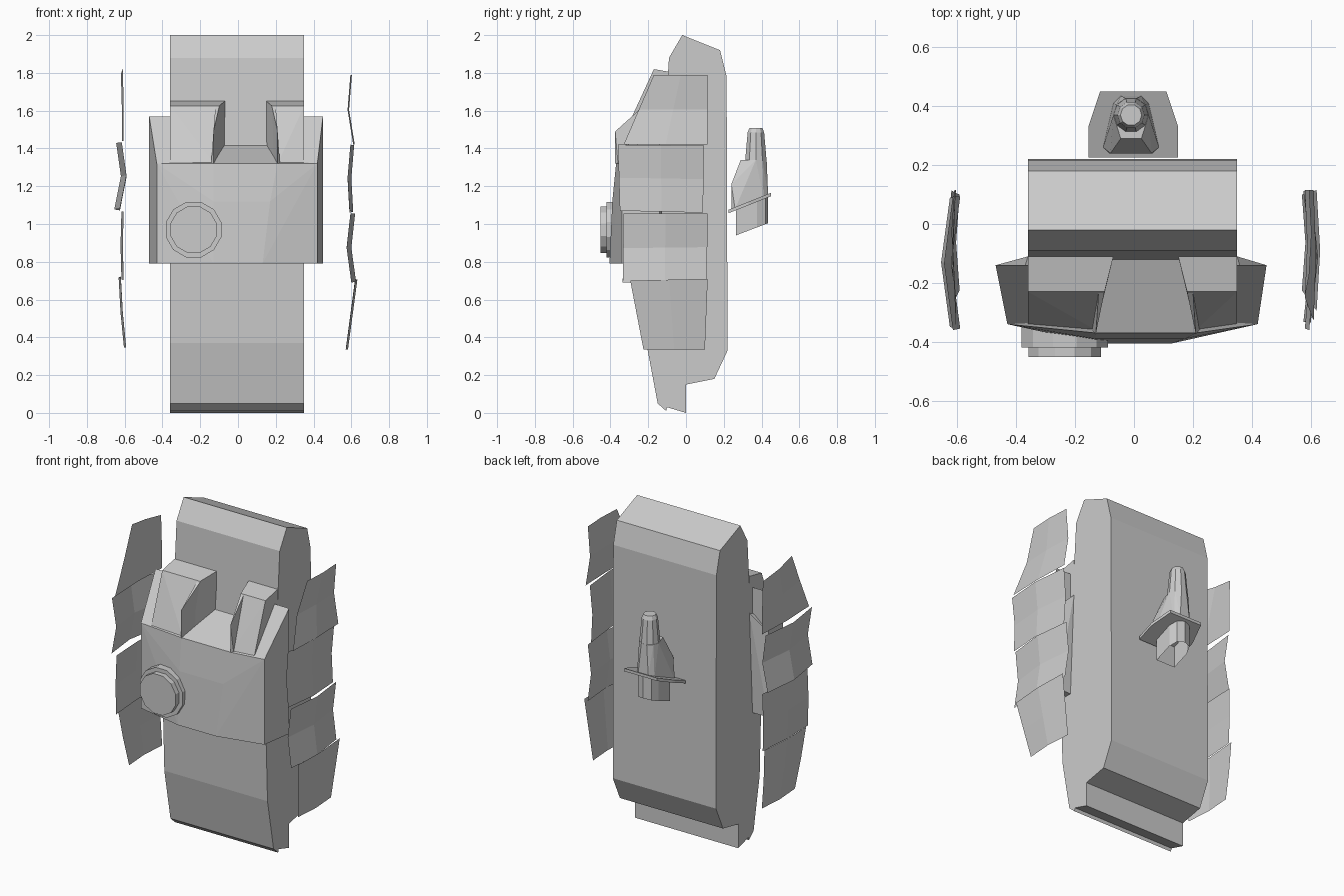
import bpy, bmesh, math
from mathutils import Vector

if "Cube" in bpy.data.objects:
    bpy.data.objects.remove(bpy.data.objects["Cube"])


def finish(name, bm):
    bmesh.ops.recalc_face_normals(bm, faces=bm.faces)
    me = bpy.data.meshes.new(name)
    bm.to_mesh(me)
    bm.free()
    ob = bpy.data.objects.new(name, me)
    bpy.context.collection.objects.link(ob)
    return ob


def hull(name, pts):
    bm = bmesh.new()
    vs = [bm.verts.new(p) for p in pts]
    r = bmesh.ops.convex_hull(bm, input=vs)
    junk = [v for v in r["geom_interior"] if isinstance(v, bmesh.types.BMVert)]
    bmesh.ops.delete(bm, geom=junk, context='VERTS')
    bmesh.ops.dissolve_limit(bm, angle_limit=0.02, verts=bm.verts, edges=bm.edges)
    return finish(name, bm)


def loft(name, rings, caps=True):
    bm = bmesh.new()
    rows = [[bm.verts.new(p) for p in r] for r in rings]
    n = len(rows[0])
    for a, b in zip(rows, rows[1:]):
        for i in range(n):
            j = (i + 1) % n
            bm.faces.new((a[i], a[j], b[j], b[i]))
    if caps:
        bm.faces.new(rows[0])
        bm.faces.new(rows[-1])
    return finish(name, bm)


# main body: side profile (y, z) extruded across x
prof = [(-.02, 2), (.18, 1.92), (.215, 1.78), (.22, .33), (.15, .18), (0, .15), (0, 0),
        (-.10, .03), (-.105, .01), (-.15, .05), (-.21, .37), (-.225, .8), (-.12, 1.42), (-.09, 1.88)]
loft("body", [[(x, y, z) for y, z in prof] for x in (-.36, .35)])

# front plate with a bulge, sloping ledge on top
core = [(-.36, -.11, 1.42), (.35, -.11, 1.42)]
for z, yc, xc in ((.79, -.405, .13), (1.12, -.39, .17), (1.32, -.37, .21)):
    core += [(-.47, -.14, z), (.45, -.14, z), (-.43, -.34, z), (.42, -.34, z),
             (-.13, yc, z), (xc, yc, z)]
hull("front_plate", core)

# shoulder pieces, inner rims and side wedges
for side, s, out, edge, corner in (("left", -1, -.36, -.47, -.43), ("right", 1, .35, .45, .42)):
    a, b, c = (.04 + s * d for d in (.11, .14, .17))
    hull(side + "_shoulder", [
        (out, -.11, 1.65), (a, -.11, 1.65), (out, -.23, 1.625), (b, -.23, 1.625),
        (out, -.34, 1.32), (c, -.36, 1.32), (out, -.11, 1.32), (a, -.11, 1.32)])
    hull(side + "_shoulder_rim", [
        (b, -.23, 1.62), (c, -.375, 1.49), (c, -.375, 1.32), (b, -.23, 1.34),
        (b + s * .02, -.23, 1.62), (c + s * .012, -.36, 1.32)])
    hull(side + "_plate_wedge", [
        (out, -.14, 1.57), (edge, -.14, 1.57), (out, -.34, 1.32), (corner, -.34, 1.32),
        (out, -.14, 1.3), (edge, -.14, 1.3)])


# round boss on the front
def disc(r, y, n=12):
    return [(-.235 + r * math.cos(math.tau * (i + .5) / n), y,
             .97 + r * math.sin(math.tau * (i + .5) / n)) for i in range(n)]


loft("round_boss", [disc(.152, -.33), disc(.152, -.42), disc(.127, -.42), disc(.127, -.452)])


# loose side panels: corners (y, z) top front, top back, bottom back, bottom front
def panel(name, corners, x_top, x_mid, x_bot, bulge):
    tf, tb, bb, bf = (Vector(c) for c in corners)
    bm = bmesh.new()
    grid = []
    for v, x in ((0, x_top), (.5, x_mid), (1, x_bot)):
        row = []
        for u in (0, .5, 1):
            p = tf.lerp(tb, u).lerp(bf.lerp(bb, u), v)
            row.append(bm.verts.new((x + (bulge if u == .5 else 0), p.x, p.y)))
        grid.append(row)
    for i in range(2):
        for j in range(2):
            bm.faces.new((grid[i][j], grid[i][j+1], grid[i+1][j+1], grid[i+1][j]))
    finish(name, bm)


shapes = [[(-.17, 1.79), (.115, 1.79), (.115, 1.42), (-.33, 1.42)],
          [(-.36, 1.42), (.095, 1.415), (.09, 1.06), (-.35, 1.07)],
          [(-.33, 1.055), (.115, 1.055), (.11, .7), (-.335, .69)],
          [(-.295, .7), (.115, .71), (.1, .335), (-.225, .335)]]
left_top = [(-.17, 1.82), (.115, 1.77), (.115, 1.44), (-.345, 1.44)]
right_x = [(.595, .58, .61, .008), (.595, .58, .59, .02), (.595, .575, .6, .025), (.62, .595, .57, .012)]
left_x = [(-.61, -.605, -.605, -.01), (-.615, -.59, -.625, -.03),
          (-.605, -.61, -.605, -.012), (-.62, -.61, -.592, -.012)]
for i, sh in enumerate(shapes):
    panel(f"right_panel_{i+1}", sh, *right_x[i])
    left = left_top if i == 0 else [(y, z + .012) for y, z in sh]
    panel(f"left_panel_{i+1}", left, *left_x[i])


# rear fitting: tilted flange, hood, nozzle and open socket below
def tilt(y):
    return 1.065 + (y - .225) * .4


flange = [(-.155, .225), (.15, .225), (.15, .33), (.11, .45), (-.115, .45), (-.155, .33)]
loft("rear_flange", [[(x, y, tilt(y) + d) for x, y in flange] for d in (-.008, .01)])


def ring(r, z, n=10):
    return [(-.01 + r * math.cos(math.tau * i / n), .37 + r * math.sin(math.tau * i / n), z)
            for i in range(n)]


foot = [(-.105, .26), (-.085, .24), (.065, .24), (.085, .26), (.05, .41), (.025, .435), (-.045, .435), (-.07, .41)]
hull("rear_hood", [(x, y, tilt(y)) for x, y in foot]
     + [(-.08, .24, 1.21), (.06, .24, 1.21), (-.045, .29, 1.34), (.025, .29, 1.34)] + ring(.06, 1.34))
loft("rear_nozzle", [ring(.06, 1.33), ring(.046, 1.485), ring(.036, 1.508)])
socket = [(-.075, .265), (.055, .265), (.055, .375), (.035, .42), (-.01, .435), (-.055, .42), (-.075, .375)]
loft("rear_socket", [[(x, y, tilt(y)) for x, y in socket],
                     [(x, y, .94 + (y - .265) * .38) for x, y in socket]], caps=False)
